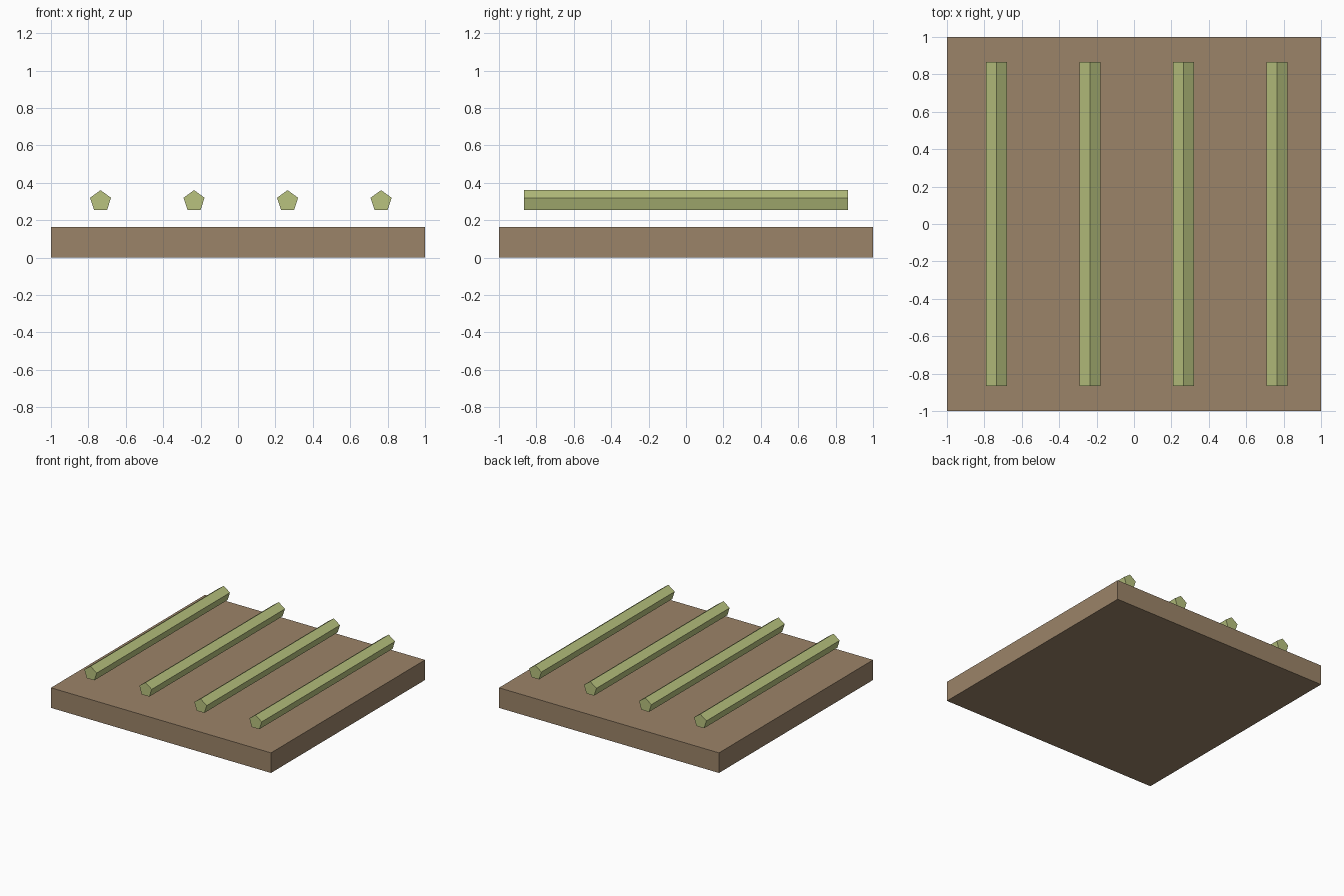
import bpy
from math import pi

if "Cube" in bpy.data.objects:
    bpy.data.objects.remove(bpy.data.objects["Cube"])


def material(name, color):
    mat = bpy.data.materials.new(name)
    mat.diffuse_color = (*color, 1)
    mat.use_nodes = True
    mat.node_tree.nodes["Principled BSDF"].inputs["Base Color"].default_value = mat.diffuse_color
    return mat


soil = material("soil_brown", (0.33, 0.23, 0.14))
leaf = material("leaf_green", (0.48, 0.54, 0.21))

# Square base slab
THICK = 0.165
bpy.ops.mesh.primitive_cube_add(size=1, location=(0, 0, THICK / 2))
slab = bpy.context.object
slab.name = "base_slab"
slab.scale = (2, 2, THICK)
bpy.ops.object.transform_apply(location=False, rotation=False, scale=True)
slab.data.materials.append(soil)

# Four floating five-sided rods, one edge pointing up
for i in range(4):
    bpy.ops.mesh.primitive_cylinder_add(
        vertices=5, radius=0.059, depth=1.73,
        location=(-0.735 + 0.5 * i, 0, 0.302), rotation=(pi / 2, 0, 0))
    rod = bpy.context.object
    rod.name = f"row_rod_{i + 1}"
    rod.data.materials.append(leaf)
    bpy.ops.object.transform_apply(location=False, rotation=True, scale=False)
    # Roll the rod if its apex is not on top
    if max(v.co.z for v in rod.data.vertices) < 0.055:
        rod.rotation_euler.y = pi
